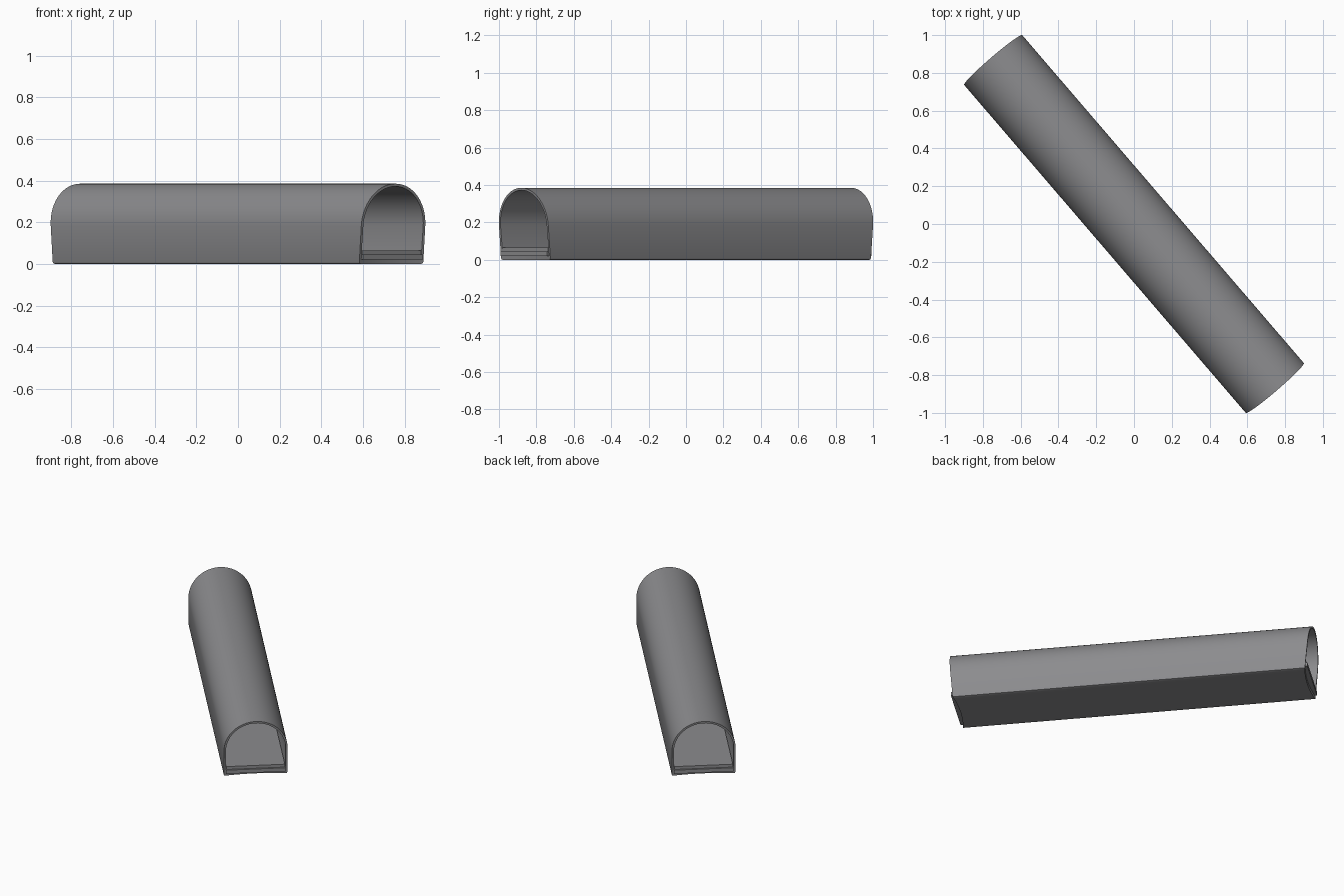
import bpy
import bmesh
from math import sin, cos, pi, atan2
from mathutils import Matrix

cube = bpy.data.objects.get("Cube")
if cube:
    bpy.data.objects.remove(cube, do_unlink=True)

# Sizes
HALF_LENGTH = 1.141
HALF_WIDTH = 0.2025
HEIGHT = 0.385
WALL = 0.013
SPRING = HEIGHT - HALF_WIDTH
HEADING = atan2(-0.7586, 0.6515)

grey = bpy.data.materials.new("concrete grey")
grey.use_nodes = True
COLOUR = (0.26, 0.26, 0.27, 1)
grey.diffuse_color = COLOUR
grey.node_tree.nodes["Principled BSDF"].inputs["Base Color"].default_value = COLOUR


def finish(bm, name):
    """Turn the part to the tunnel's heading and add it to the scene."""
    bmesh.ops.recalc_face_normals(bm, faces=bm.faces)
    bm.transform(Matrix.Rotation(HEADING, 4, "Z"))
    mesh = bpy.data.meshes.new(name)
    bm.to_mesh(mesh)
    bm.free()
    mesh.materials.append(grey)
    obj = bpy.data.objects.new(name, mesh)
    bpy.context.collection.objects.link(obj)
    return obj


def outline(w, floor, r, floor_steps=12, arc_steps=40):
    """Closed cross-section: flat floor, rounded corners, walls and round vault."""
    pts = [((w - r) * (2 * i / floor_steps - 1), floor) for i in range(floor_steps + 1)]
    pts.append((w - 0.3 * r, floor + 0.3 * r))
    pts.append((w, floor + r))
    pts += [(w * cos(pi * i / arc_steps), SPRING + w * sin(pi * i / arc_steps))
            for i in range(arc_steps + 1)]
    pts.append((-w, floor + r))
    pts.append((-w + 0.3 * r, floor + 0.3 * r))
    return pts


def end_offset(y, z):
    """Ends lean outward at the crown and bow inward along the floor."""
    lean = 0.032 * z / HEIGHT - 0.012
    bow = 0.018 * (1 - (y / HALF_WIDTH) ** 2) if z < 0.05 else 0
    return lean - bow


# Tunnel shell: outer and inner skins joined at both open ends
bm = bmesh.new()
rings = []
for section in (outline(HALF_WIDTH, 0, 0.01), outline(HALF_WIDTH - WALL, 0.02, 0.002)):
    for side in (-1, 1):
        rings.append([bm.verts.new((side * (HALF_LENGTH + end_offset(y, z)), y, z))
                      for y, z in section])
back_out, front_out, back_in, front_in = rings
for a, b in ((back_out, front_out), (front_out, front_in),
             (front_in, back_in), (back_in, back_out)):
    for i in range(len(a)):
        j = (i + 1) % len(a)
        bm.faces.new((a[i], a[j], b[j], b[i]))
shell = finish(bm, "tunnel_shell")
bpy.context.view_layer.objects.active = shell
shell.select_set(True)
bpy.ops.object.shade_smooth_by_angle(angle=0.6)


def slab(name, half_length, half_width, bottom, top):
    bm = bmesh.new()
    bmesh.ops.create_cube(bm, size=2)
    bm.transform(Matrix.Translation((0, 0, (bottom + top) / 2))
                 @ Matrix.Diagonal((half_length, half_width, (top - bottom) / 2, 1)))
    finish(bm, name)


# Stepped floor layers
slab("floor_base", 1.143, HALF_WIDTH - WALL, 0.02, 0.045)
slab("floor_deck", 1.132, 0.186, 0.045, 0.065)
